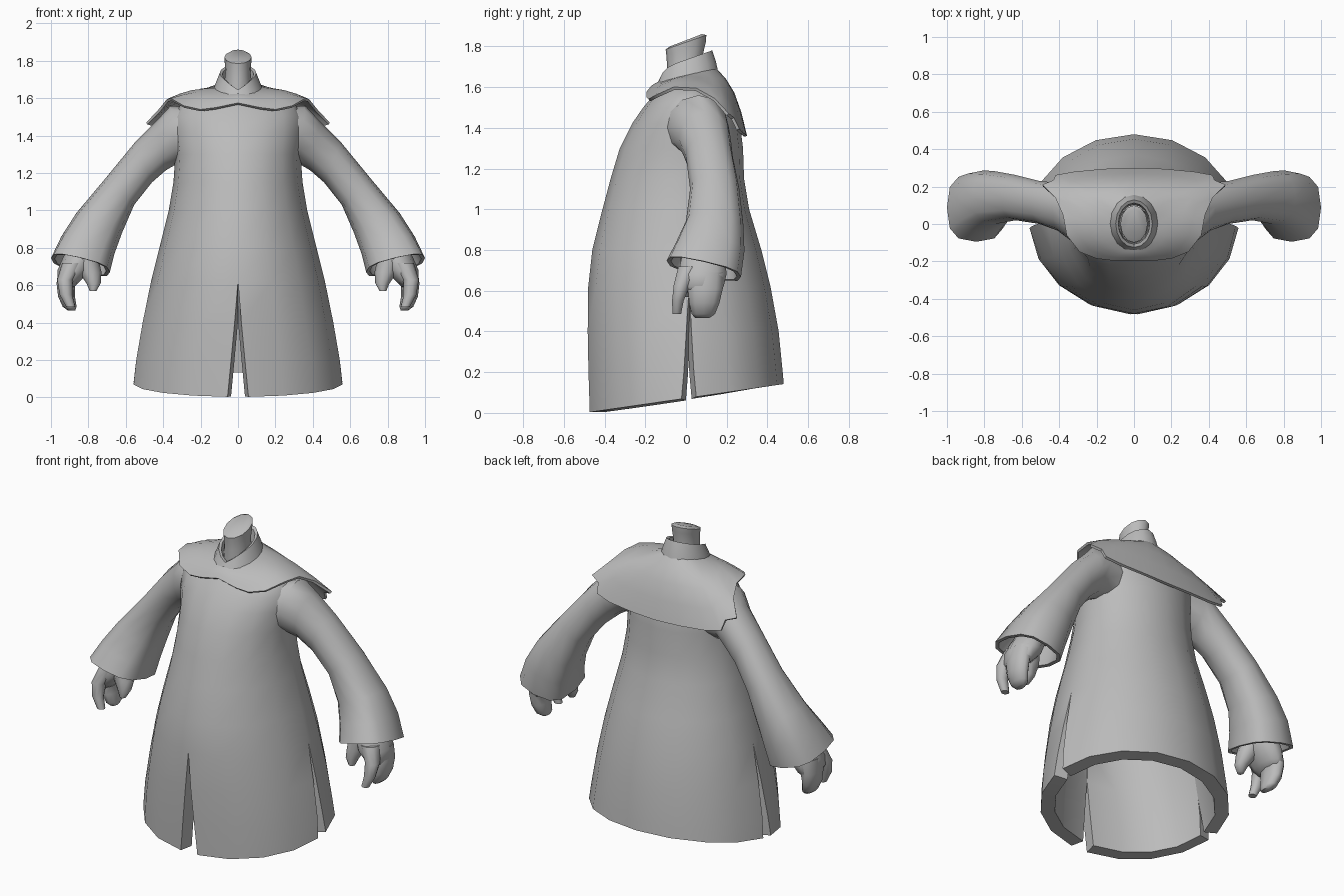
import bpy, bmesh, math
from mathutils import Vector as V

grey = bpy.data.materials.new("cloth grey")
grey.diffuse_color = (0.5, 0.5, 0.5, 1)


def finish(name, bm, thickness=0, recalc=False, angle=40):
    """Turn a bmesh into a shaded object, optionally thickened inwards."""
    bmesh.ops.remove_doubles(bm, verts=bm.verts[:], dist=0.0005)
    if recalc:
        bmesh.ops.recalc_face_normals(bm, faces=bm.faces[:])
    me = bpy.data.meshes.new(name)
    bm.to_mesh(me)
    bm.free()
    me.materials.append(grey)
    ob = bpy.data.objects.new(name, me)
    bpy.context.collection.objects.link(ob)
    bpy.ops.object.select_all(action='DESELECT')
    ob.select_set(True)
    bpy.context.view_layer.objects.active = ob
    if thickness:
        mod = ob.modifiers.new("thickness", 'SOLIDIFY')
        mod.thickness = thickness
        mod.offset = -1
        bpy.ops.object.modifier_apply(modifier=mod.name)
    bpy.ops.object.shade_smooth_by_angle(angle=math.radians(angle))
    return ob


def skin(bm, rows, closed=True):
    """Join rows of points with quads."""
    grid = [[bm.verts.new(p) for p in row] for row in rows]
    n = len(rows[0])
    for a, b in zip(grid, grid[1:]):
        for j in range(n if closed else n - 1):
            k = (j + 1) % n
            bm.faces.new((a[j], a[k], b[k], b[j]))
    return grid


def ring(c, u, v, n=12, power=1.0):
    """Ellipse around c; a power below 1 makes it squarer."""
    c, u, v = V(c), V(u), V(v)
    full = lambda s: math.copysign(abs(s) ** power, s) if abs(s) > 1e-6 else 0
    return [c + u * full(math.cos(2 * math.pi * i / n)) + v * full(math.sin(2 * math.pi * i / n))
            for i in range(n)]


def tube(name, rings, side=1, angle=40):
    """Closed loft through rings, mirrored in x when side is -1."""
    bm = bmesh.new()
    grid = skin(bm, [[V((p.x * side, p.y, p.z)) for p in r] for r in rings])
    bm.faces.new(grid[0])
    bm.faces.new(grid[-1])
    return finish(name, bm, recalc=True, angle=angle)


# Coat: height, half width, front y, back y
COAT = [(0.0, 0.56, -0.475, 0.48), (0.2, 0.545, -0.48, 0.475), (0.4, 0.51, -0.483, 0.455),
        (0.62, 0.465, -0.48, 0.415), (0.8, 0.42, -0.46, 0.37), (1.0, 0.37, -0.41, 0.31),
        (1.15, 0.345, -0.37, 0.285), (1.3, 0.335, -0.325, 0.28), (1.42, 0.35, -0.265, 0.265),
        (1.5, 0.345, -0.21, 0.235), (1.56, 0.31, -0.16, 0.19), (1.61, 0.2, -0.11, 0.14),
        (1.64, 0.08, -0.07, 0.09)]
MID = 0.015


def coat_point(row, t):
    z, a, front, back = COAT[row]
    d = MID - front if math.cos(t) > 0 else back - MID
    y = MID - d * math.cos(t)
    if row == 0:                       # hem rises towards the back
        z = 0.072 + 0.145 * y
    return V((a * math.sin(t), y, z))


bm = bmesh.new()
# three panels, separated by a front slit and two side slits that close upwards
for start, end, n, w0, w1 in ((0, 0.5, 4, 0.05, 0.038), (0.5, 1.5, 8, 0.038, 0.038),
                              (1.5, 2, 4, 0.038, 0.05)):
    rows = []
    for r, (z, a, front, back) in enumerate(COAT):
        open_ = max(0, 1 - z / 0.62)
        t0 = start * math.pi + w0 * open_ / 0.5
        t1 = end * math.pi - w1 * open_ / 0.5
        rows.append([coat_point(r, t0 + (t1 - t0) * i / n) for i in range(n + 1)])
    skin(bm, rows, closed=False)
finish("coat", bm, thickness=0.08, angle=45)

# Shoulder cape: half of the hem from front to back
HEM = [(0, -0.195, 1.575), (0.12, -0.195, 1.55), (0.2, -0.185, 1.54), (0.29, -0.15, 1.56),
       (0.36, -0.06, 1.60), (0.38, 0.05, 1.595), (0.42, 0.14, 1.545), (0.49, 0.21, 1.47),
       (0.43, 0.235, 1.45), (0.42, 0.262, 1.395), (0.32, 0.28, 1.375), (0.16, 0.295, 1.365),
       (0, 0.3, 1.36)]
hem = [V(p) for p in HEM] + [V((-x, y, z)) for x, y, z in HEM[-2:0:-1]]
rows = []
for s in (0, 0.25, 0.5, 0.75, 1):
    row = []
    for i, p in enumerate(hem):
        t = 2 * math.pi * i / len(hem)
        neck = V((0.12 * math.sin(t), 0.005 - 0.14 * math.cos(t), 1.66 - 0.035 * math.cos(t)))
        q = p.lerp(neck, s)
        back = max(0, (p.y + 0.05) / 0.35)
        q += V((0, 0.015 * back, 0.01 + 0.035 * back)) * math.sin(math.pi * s)
        row.append(q)
    rows.append(row)
bm = bmesh.new()
skin(bm, rows)
finish("shoulder_cape", bm, thickness=0.015, angle=50)

# Standing collar with a V notch at the front
bm = bmesh.new()
rows = []
for z, rx, ry, slope, notch in ((1.635, 0.135, 0.157, 0.035, 0), (1.68, 0.12, 0.145, 0.045, 0.02),
                                (1.735, 0.098, 0.127, 0.045, 0.045),
                                (1.73, 0.084, 0.11, 0.04, 0.045), (1.63, 0.08, 0.10, 0.03, 0)):
    row = ring((0, 0.002, z), (rx, 0, 0), (0, ry, slope), 16)
    for p in row:
        if p.y < 0:
            p.z -= notch * max(0, 1 - abs(p.x) / 0.08)
    rows.append(row)
skin(bm, rows)
finish("collar", bm)

# Neck stump with a slanted top
tube("neck", [ring((0, y, z), (rx, 0, 0), (0, ry, sl)) for y, z, rx, ry, sl in (
    (0, 1.62, 0.08, 0.095, 0.02), (-0.005, 1.735, 0.068, 0.088, 0.025),
    (0, 1.79, 0.071, 0.097, 0.03), (0, 1.82, 0.073, 0.1, 0.035),
    (0, 1.83, 0.055, 0.078, 0.03))], angle=60)

# Sleeve rings: lower x z, upper x z, front y, back y, tilt, squareness
SLEEVE = [(0.2, 1.22, 0.22, 1.55, -0.13, 0.19, 0, 1), (0.325, 1.25, 0.36, 1.56, -0.085, 0.21, 0, 1),
          (0.385, 1.215, 0.435, 1.48, -0.035, 0.22, 0, 0.95),
          (0.46, 1.15, 0.55, 1.365, 0.0, 0.23, 0, 0.9),
          (0.555, 1.03, 0.71, 1.17, 0.02, 0.262, 0, 0.85),
          (0.62, 0.88, 0.865, 0.985, 0.0, 0.282, -0.01, 0.8),
          (0.66, 0.77, 0.945, 0.86, -0.05, 0.287, -0.02, 0.75),
          (0.685, 0.67, 1.0, 0.745, -0.095, 0.27, -0.04, 0.72),
          (0.705, 0.675, 0.98, 0.742, -0.075, 0.25, -0.038, 0.72),
          (0.68, 0.80, 0.91, 0.87, -0.01, 0.24, -0.02, 0.8)]
# Hand parts: centre x y z, half width x, half depth y
HAND = {
    "palm": [(0.81, 0.09, 0.86, 0.06, 0.08), (0.845, 0.085, 0.75, 0.09, 0.115),
             (0.875, 0.08, 0.68, 0.09, 0.125), (0.905, 0.08, 0.62, 0.06, 0.11),
             (0.91, 0.08, 0.59, 0.035, 0.08)],
    "fingers": [(0.89, 0.1, 0.69, 0.07, 0.09), (0.92, 0.095, 0.61, 0.05, 0.09),
                (0.917, 0.09, 0.54, 0.045, 0.078), (0.90, 0.085, 0.485, 0.037, 0.06),
                (0.89, 0.08, 0.465, 0.02, 0.035)],
    "index_finger": [(0.88, 0.02, 0.72, 0.06, 0.06), (0.925, -0.02, 0.63, 0.042, 0.042),
                     (0.92, -0.04, 0.55, 0.034, 0.03), (0.895, -0.045, 0.485, 0.024, 0.022)],
    "thumb": [(0.82, 0.05, 0.76, 0.07, 0.08), (0.79, 0.03, 0.67, 0.06, 0.06),
              (0.772, 0.005, 0.61, 0.038, 0.038), (0.775, -0.005, 0.57, 0.018, 0.02)],
}
for side, label in ((1, "left"), (-1, "right")):
    tube(label + "_sleeve", [
        ring(((x0 + x1) / 2, (f + b) / 2, (z0 + z1) / 2), ((x1 - x0) / 2, 0, (z1 - z0) / 2),
             (0, (b - f) / 2, tilt), 12, power)
        for x0, z0, x1, z1, f, b, tilt, power in SLEEVE], side)
    for part, rings in HAND.items():
        tube(label + "_" + part, [ring((x, y, z), (rx, 0, 0), (0, ry, 0), 10)
                                  for x, y, z, rx, ry in rings], side, angle=60)
